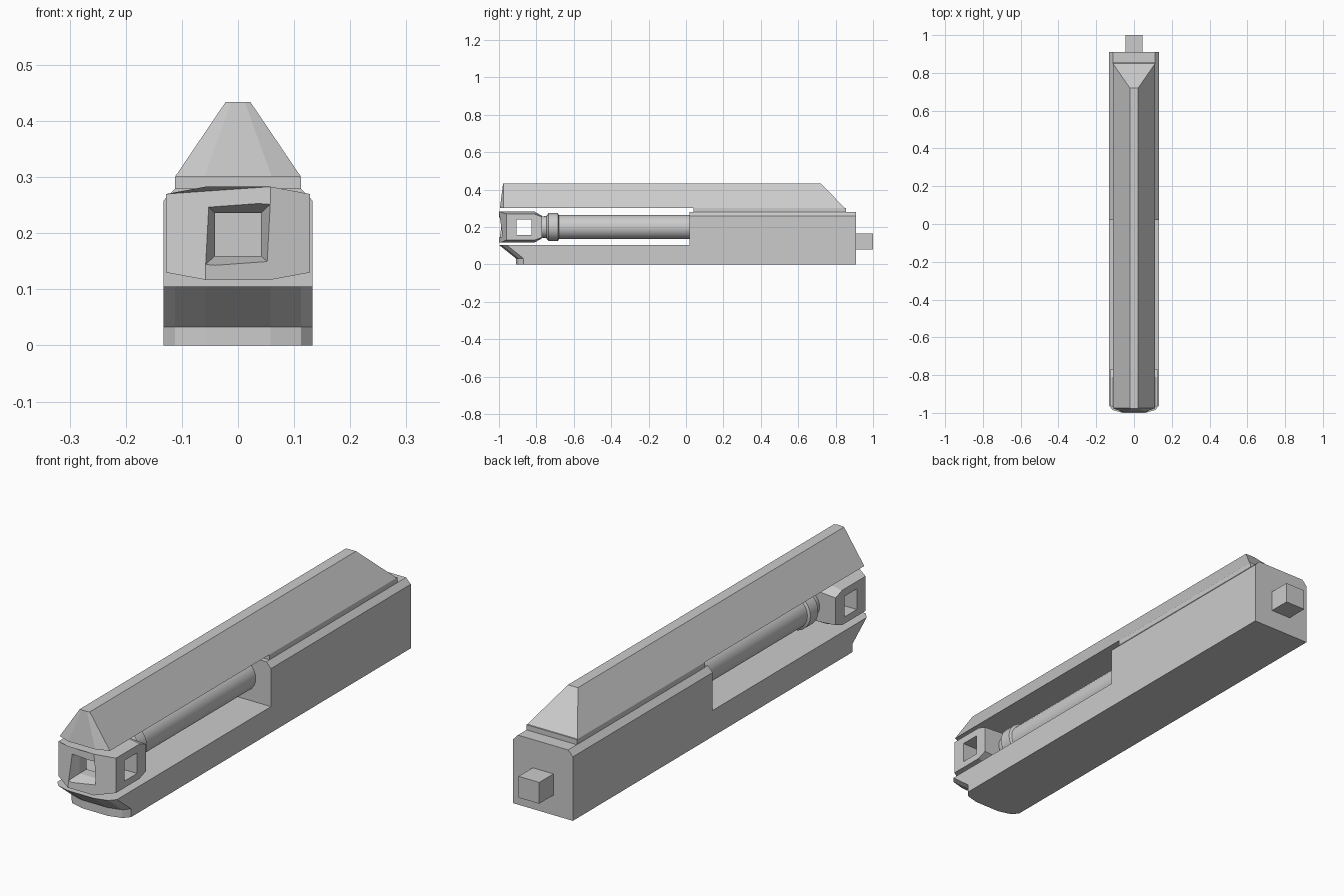
import bpy, bmesh, math
from mathutils import Vector

if "Cube" in bpy.data.objects:
    bpy.data.objects.remove(bpy.data.objects["Cube"])


def loft(name, rings):
    """Join equal-length rings of points with quads and cap both ends."""
    bm = bmesh.new()
    loops = [[bm.verts.new(p) for p in r] for r in rings]
    n = len(loops[0])
    for a, b in zip(loops, loops[1:]):
        for i in range(n):
            j = (i + 1) % n
            bm.faces.new((a[i], a[j], b[j], b[i]))
    bm.faces.new(loops[0])
    bm.faces.new(loops[-1])
    bmesh.ops.recalc_face_normals(bm, faces=bm.faces)
    me = bpy.data.meshes.new(name)
    bm.to_mesh(me)
    bm.free()
    ob = bpy.data.objects.new(name, me)
    bpy.context.collection.objects.link(ob)
    return ob


def mirrored(half):
    """Close a half outline (x >= 0) by mirroring it in x."""
    return half + [(-p[0],) + tuple(p[1:]) for p in reversed(half)]


def box(name, x, y0, y1, z0, z1):
    r = mirrored([(x, z0), (x, z1)])
    return loft(name, [[(a, y, z) for a, z in r] for y in (y0, y1)])


def cut(target, cutter):
    m = target.modifiers.new("cut", 'BOOLEAN')
    m.operation = 'DIFFERENCE'
    m.solver = 'EXACT'
    m.object = cutter
    cutter.hide_render = True
    cutter.hide_set(True)


# rear housing with chamfered top edges
prof = mirrored([(0.133, 0), (0.133, 0.258), (0.112, 0.28)])
loft("rear_housing", [[(x, y, z) for x, z in prof] for y in (0.02, 0.91)])
box("rear_peg", 0.046, 0.91, 1.0, 0.08, 0.166)

# lower front tray, undercut at the nose
nose = [(0.133, 0.02), (0.133, -0.96), (0.112, -0.985), (0.058, -1.0)]


def tray_ring(z, shift):
    return [(x, y + (shift if y < 0 else 0), z) for x, y in mirrored(nose)]


loft("front_tray", [tray_ring(0, 0.09), tray_ring(0.033, 0.09), tray_ring(0.105, 0)])

# sloped top cover and the strip it sits on
cover_low = mirrored([(0.112, 0.85, 0.301), (0.112, -0.975, 0.301), (0.06, -0.995, 0.301)])
cover_top = mirrored([(0.022, 0.72, 0.434), (0.022, -0.975, 0.434), (0.012, -0.978, 0.434)])
loft("top_cover", [cover_low, cover_top])
box("cover_strip", 0.112, 0.04, 0.855, 0.275, 0.301)


# muzzle block, octagonal section wedged to a flat front
def muzzle_ring(y_mid, y_side, h_mid, h_side):
    half = [(0.058, y_mid, 0.2 - h_mid), (0.128, y_side, 0.2 - h_side),
            (0.128, y_side, 0.2 + h_side), (0.058, y_mid, 0.2 + h_mid)]
    return mirrored(half)


muzzle = loft("muzzle_block", [muzzle_ring(-1.0, -0.96, 0.083, 0.07),
                               muzzle_ring(-0.81, -0.81, 0.083, 0.07),
                               muzzle_ring(-0.77, -0.77, 0.06, 0.055)])


# tapered square bore and side windows
def square(y, s, zc=0.198):
    return [(-s, y, zc - s * 0.93), (s, y, zc - s * 0.93),
            (s, y, zc + s * 0.93), (-s, y, zc + s * 0.93)]


cut(muzzle, loft("bore_cutter", [square(-1.02, 0.0665), square(-0.95, 0.041), square(-0.785, 0.041)]))
cut(muzzle, box("window_cutter", 0.2, -0.905, -0.825, 0.157, 0.24))

# barrel with raised collar, lofted along y
steps = [(-0.78, 0.055), (-0.745, 0.06), (-0.74, 0.068), (-0.735, 0.075), (-0.685, 0.075),
         (-0.68, 0.065), (0.03, 0.065)]
N = 24
barrel = loft("barrel", [[(r * math.cos(2 * math.pi * i / N), y, 0.2 + r * math.sin(2 * math.pi * i / N))
                          for i in range(N)] for y, r in steps])
bpy.ops.object.select_all(action='DESELECT')
barrel.select_set(True)
bpy.context.view_layer.objects.active = barrel
bpy.ops.object.shade_smooth_by_angle(angle=math.radians(30))
